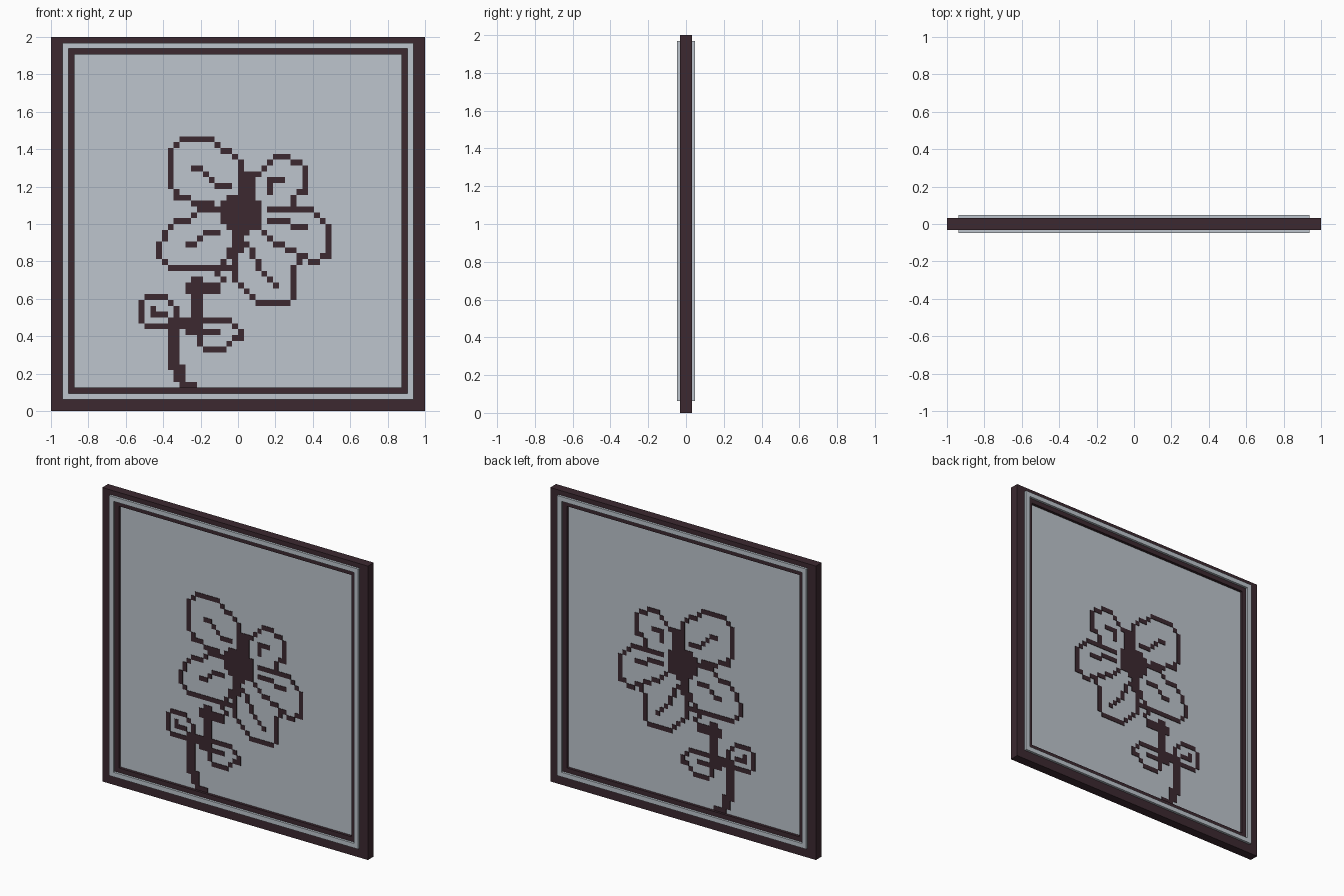
import bpy, bmesh

if "Cube" in bpy.data.objects:
    bpy.data.objects.remove(bpy.data.objects["Cube"])

U = 1 / 32  # one pixel of the 64 x 64 design


def material(name, rgb):
    m = bpy.data.materials.new(name)
    m.diffuse_color = (*rgb, 1)
    m.use_nodes = True
    m.node_tree.nodes["Principled BSDF"].inputs["Base Color"].default_value = m.diffuse_color
    return m


DARK = material("dark_wood", (0.045, 0.022, 0.03))
PALE = material("pale_glass", (0.51, 0.56, 0.61))


def make(name, bm, mat):
    bmesh.ops.recalc_face_normals(bm, faces=bm.faces)
    me = bpy.data.meshes.new(name)
    bm.to_mesh(me)
    bm.free()
    me.materials.append(mat)
    ob = bpy.data.objects.new(name, me)
    bpy.context.collection.objects.link(ob)
    return ob


def point(bm, c, y, r):
    return bm.verts.new(((c - 32) * U, y, r * U))


def ring(name, outer, inner, half, mat):
    """Rectangular moulding; rectangles are (left, bottom, right, top) in pixels."""
    bm = bmesh.new()
    loops = []
    for (l, b, r, t), y in ((outer, -half), (outer, half), (inner, half), (inner, -half)):
        loops.append([point(bm, c, y, z) for c, z in ((l, b), (r, b), (r, t), (l, t))])
    for k in range(4):
        a, b = loops[k], loops[(k + 1) % 4]
        for i in range(4):
            j = (i + 1) % 4
            bm.faces.new((a[i], a[j], b[j], b[i]))
    return make(name, bm, mat)


def line(a, b):
    n = max(abs(b[0] - a[0]), abs(b[1] - a[1]), 1)
    return {(int(a[0] + (b[0] - a[0]) * i / n + .5), int(a[1] + (b[1] - a[1]) * i / n + .5))
            for i in range(n + 1)}


def pixels(name, cells, half, mat):
    """Extrude a set of pixels, with walls only on their outline."""
    bm = bmesh.new()

    def quad(*pts):
        bm.faces.new([point(bm, *p) for p in pts])
    for c, r in cells:
        for y in (-half, half):
            quad((c, y, r), (c + 1, y, r), (c + 1, y, r + 1), (c, y, r + 1))
        for dc, dr, p, q in ((-1, 0, (0, 0), (0, 1)), (1, 0, (1, 0), (1, 1)),
                             (0, -1, (0, 0), (1, 0)), (0, 1, (0, 1), (1, 1))):
            if (c + dc, r + dr) not in cells:
                (a, b), (d, e) = (c + p[0], r + p[1]), (c + q[0], r + q[1])
                quad((a, -half, b), (d, -half, e), (d, half, e), (a, half, b))
    bmesh.ops.remove_doubles(bm, verts=bm.verts, dist=1e-5)
    return make(name, bm, mat)


def strokes(*paths):
    cells = set()
    for p in paths:
        for a, b in zip(p, p[1:]):
            cells |= line(a, b)
    return cells


def block(l, b, r, t):
    return {(c, z) for c in range(l, r + 1) for z in range(b, t + 1)}


# frame mouldings and pane
ring("outer_frame", (0, 0, 64, 64), (2, 2, 62, 63), U, DARK)
ring("pale_border", (2, 2, 62, 63), (3, 3, 61, 62), 1.5 * U, PALE)
ring("inner_frame", (3, 3, 61, 62), (4, 4, 60, 61), U, DARK)
bm = bmesh.new()
bmesh.ops.create_cube(bm, size=1)
for v in bm.verts:
    v.co = (v.co.x * 56 * U, v.co.y * 0.8 * U, (v.co.z * 57 + 32.5) * U)
make("pane", bm, PALE)

# flower centre
art = (block(30, 31, 34, 36) | block(29, 32, 35, 35) | block(31, 30, 33, 36)
       | block(28, 34, 29, 34) | block(33, 37, 34, 40))
# petals, outline then vein
art |= strokes(
    [(32, 37), (32, 42), (30, 44), (29, 44), (27, 46), (22, 46), (20, 44), (20, 38),
     (21, 36), (23, 36), (24, 35), (27, 35)],
    [(24, 41), (25, 41), (28, 38), (30, 38)])
art |= strokes(
    [(35, 40), (38, 43), (40, 43), (41, 42), (42, 42), (43, 41), (43, 37), (41, 36), (41, 35)],
    [(37, 37), (37, 39), (39, 39)])
art |= strokes(
    [(37, 34), (44, 34), (47, 31), (47, 26), (44, 25), (42, 26), (40, 27), (37, 29), (35, 31)],
    [(37, 32), (40, 32), (41, 31), (43, 31)])
art |= strokes(
    [(32, 21), (34, 19), (35, 18), (40, 18), (41, 19), (41, 24), (42, 25)],
    [(33, 28), (34, 26), (36, 23), (38, 21)])
art |= strokes(
    [(27, 34), (25, 34), (23, 32), (21, 32), (19, 30), (18, 28), (18, 26), (20, 24),
     (28, 24), (30, 26), (30, 27)],
    [(23, 28), (24, 28), (26, 30), (28, 30)])
# stem
art |= strokes([(31, 30), (31, 22)], [(32, 30), (32, 27)], [(30, 24), (28, 23)],
               [(29, 22), (28, 21), (23, 21)], [(23, 20), (28, 20)])
art |= (block(24, 16, 25, 22) | block(21, 14, 25, 15) | block(20, 7, 21, 13)
        | block(21, 5, 22, 7) | block(22, 4, 24, 4) | block(23, 13, 25, 13))
# leaves
art |= strokes(
    [(21, 16), (20, 18), (19, 19), (16, 19), (15, 18), (15, 15), (16, 14), (21, 14)],
    [(17, 17), (17, 16), (18, 16), (20, 15)],
    [(25, 15), (30, 15), (32, 13), (32, 12), (30, 11), (29, 10), (26, 10), (25, 11), (25, 13)],
    [(25, 13), (28, 13)])
pixels("flower_drawing", art, 0.5 * U, DARK)
